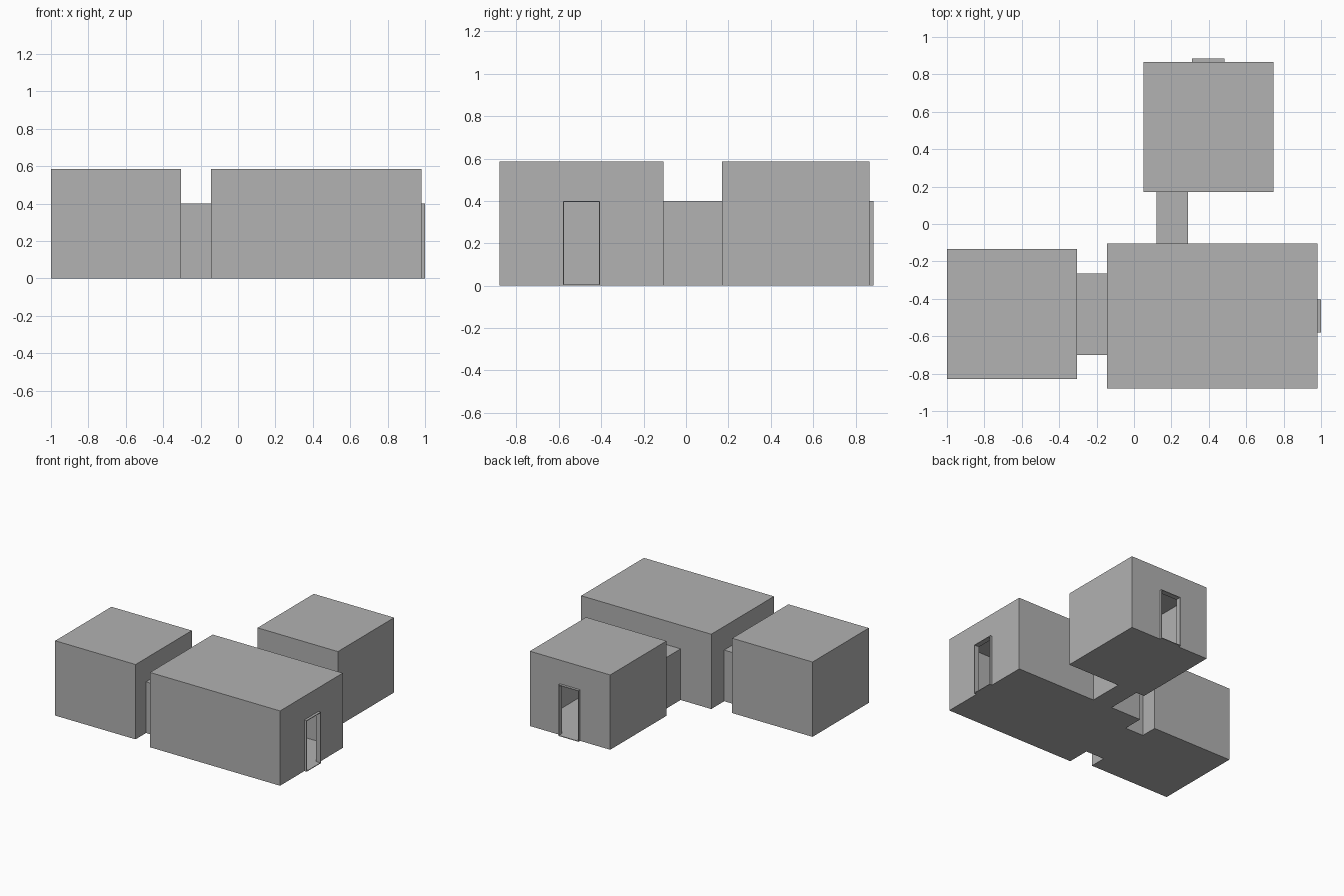
import bpy
from mathutils import Vector

old = bpy.data.objects.get("Cube")
if old:
    bpy.data.objects.remove(old, do_unlink=True)

WALL, SKIN = 0.02, 0.005      # room wall and thin sleeve/floor thickness
ROOM_H, DOOR_H = 0.585, 0.40

grey = bpy.data.materials.new("plain grey")
grey.use_nodes = True
grey.diffuse_color = (0.445, 0.445, 0.445, 1)
grey.node_tree.nodes["Principled BSDF"].inputs["Base Color"].default_value = grey.diffuse_color


def box(name, low, high):
    """Box between two opposite corners."""
    low, high = Vector(low), Vector(high)
    bpy.ops.mesh.primitive_cube_add(size=1)
    ob = bpy.context.object
    ob.name = name
    for v in ob.data.vertices:
        v.co = (low + high) / 2 + v.co * (high - low)
    ob.data.materials.append(grey)
    return ob


def carve(ob, cutter):
    """Subtract the cutter and bake the result."""
    mod = ob.modifiers.new("opening", "BOOLEAN")
    mod.operation, mod.solver, mod.object = "DIFFERENCE", "EXACT", cutter
    bpy.context.view_layer.objects.active = ob
    bpy.ops.object.modifier_apply(modifier=mod.name)


# Rooms: x0, x1, y0, y1
rooms = {
    "main_room": (-0.145, 0.98, -0.88, -0.105),
    "side_room": (-1.0, -0.305, -0.83, -0.135),
    "back_room": (0.05, 0.745, 0.17, 0.865),
}
# Passages and door sleeves: bounds plus the axis they run along
passages = {
    "side_corridor": (-0.305, -0.145, -0.70, -0.265, 0),
    "back_corridor": (0.12, 0.29, -0.105, 0.17, 1),
    "side_door_frame": (0.98, 1.0, -0.58, -0.405, 0),
    "back_door_frame": (0.31, 0.485, 0.865, 0.885, 1),
}

# Openings run through each passage and the walls at its ends
sleeves, openings = [], []
for name, (x0, x1, y0, y1, axis) in passages.items():
    sleeves.append(box(name, (x0, y0, 0), (x1, y1, DOOR_H)))
    low = Vector((x0, y0, 0)) + Vector((SKIN, SKIN, SKIN))
    high = Vector((x1, y1, DOOR_H)) - Vector((SKIN, SKIN, SKIN))
    low[axis] -= SKIN + 0.03
    high[axis] += SKIN + 0.03
    openings.append(box("opening_cutter", low, high))

for sleeve, opening in zip(sleeves, openings):
    carve(sleeve, opening)

# Hollow rooms with their doorways
helpers = list(openings)
for name, (x0, x1, y0, y1) in rooms.items():
    room = box(name, (x0, y0, 0), (x1, y1, ROOM_H))
    void = box("room_cutter", (x0 + WALL, y0 + WALL, SKIN),
               (x1 - WALL, y1 - WALL, ROOM_H - WALL))
    helpers.append(void)
    for cutter in [void] + openings:
        carve(room, cutter)

for ob in helpers:
    bpy.data.objects.remove(ob, do_unlink=True)
